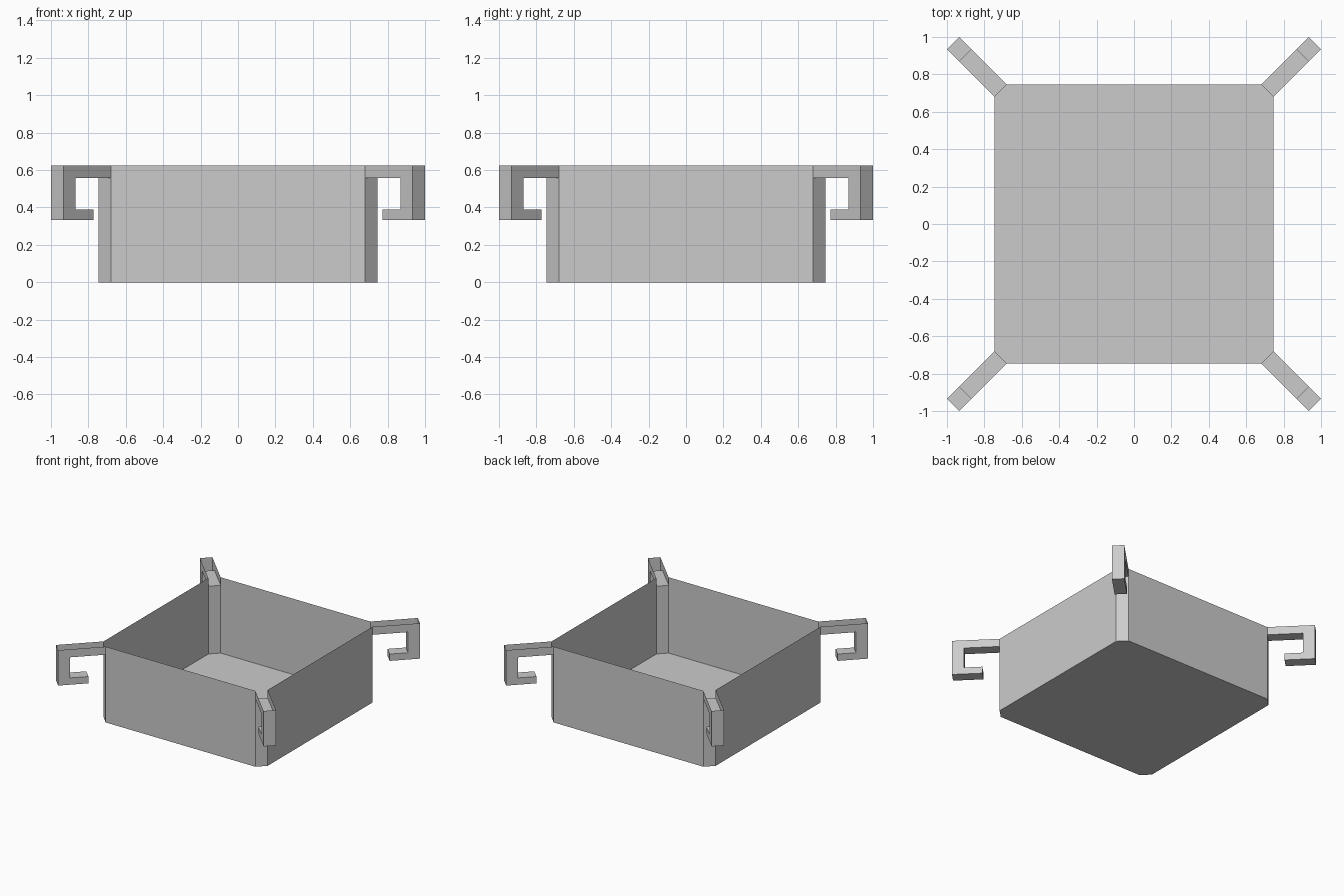
import bpy, bmesh, math
from mathutils import Matrix, Vector

if "Cube" in bpy.data.objects:
    bpy.data.objects.remove(bpy.data.objects["Cube"])

H = 0.623        # rim height
ARM_Z = 0.557    # underside of the hook arms
HW = 0.033       # half the corner cut, measured along an axis
D0, D_TIP, D_IN, D_OUT = 0.713, 0.805, 0.903, 0.967   # distances along the diagonal


def make_object(name, bm):
    bmesh.ops.remove_doubles(bm, verts=bm.verts, dist=1e-5)
    bmesh.ops.recalc_face_normals(bm, faces=bm.faces)
    mesh = bpy.data.meshes.new(name)
    bm.to_mesh(mesh)
    bm.free()
    obj = bpy.data.objects.new(name, mesh)
    bpy.context.collection.objects.link(obj)
    return obj


def add_face(bm, pts):
    bm.faces.new([bm.verts.new(p) for p in pts])


# Open thin-walled tray with cut corners
bm = bmesh.new()
outline = []
for i in range(4):
    rot = Matrix.Rotation(math.radians(90 * i), 3, 'Z')
    outline += [rot @ Vector((D0 + HW, D0 - HW, 0)), rot @ Vector((D0 - HW, D0 + HW, 0))]
add_face(bm, outline)
for i, a in enumerate(outline):
    b = outline[(i + 1) % 8]
    # corner strips stop below the arm channels
    up = Vector((0, 0, ARM_Z if i % 2 == 0 else H))
    add_face(bm, [a, b, b + up, a + up])
make_object("tray", bm)

# Hollow corner hooks, open along the top and into the tray
profile = [(D0, H), (D0, ARM_Z), (D_IN, ARM_Z), (D_IN, 0.388),
           (D_TIP, 0.388), (D_TIP, 0.332), (D_OUT, 0.332), (D_OUT, H)]
for n, corner in enumerate(("back_right", "back_left", "front_left", "front_right")):
    bm = bmesh.new()
    rot = Matrix.Rotation(math.radians(90 * n), 3, 'Z')
    sides = [[rot @ Vector((d + s * HW, d - s * HW, z)) for d, z in profile] for s in (1, -1)]
    for side in sides:
        add_face(bm, side)
    for i in range(1, 7):
        add_face(bm, [sides[0][i], sides[0][i + 1], sides[1][i + 1], sides[1][i]])
    make_object("hook_" + corner, bm)
